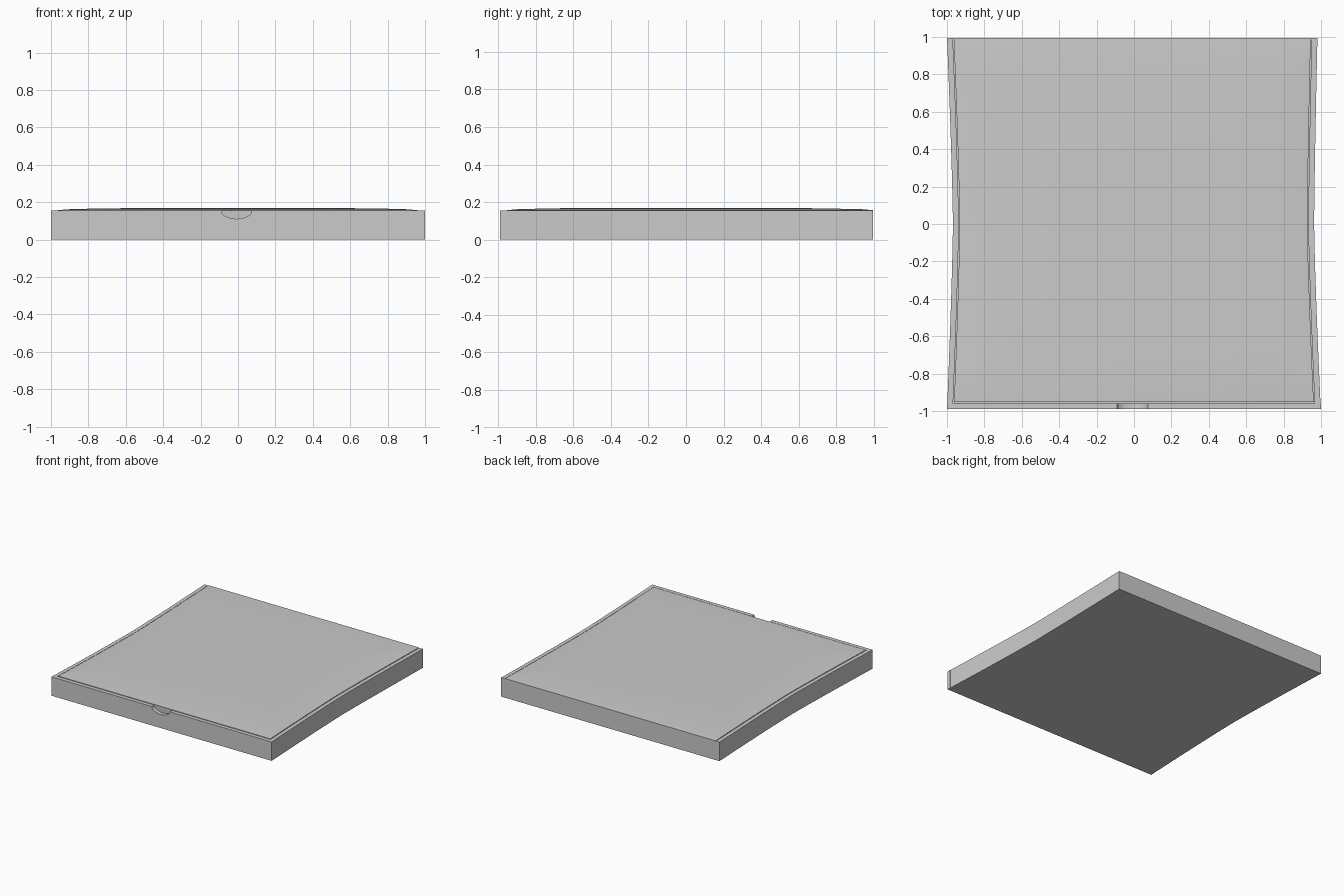
import bpy, bmesh, math

if "Cube" in bpy.data.objects:
    bpy.data.objects.remove(bpy.data.objects["Cube"])

H = 0.155      # wall height
T = 0.031      # folded wall thickness
YF, YB = -0.99, 0.995
N = 16
YS = [YF + (YB - YF) * i / N for i in range(N + 1)]


def side_x(side, y):
    """Outer x of the slightly pinched side walls."""
    if side < 0:
        return -0.968 - 0.032 * min(1, abs(y)) ** 1.3
    return 0.963 + (0.018 if y > 0 else 0.036) * min(1, abs(y)) ** 1.3


def finish(name, bm):
    bmesh.ops.recalc_face_normals(bm, faces=bm.faces)
    me = bpy.data.meshes.new(name)
    bm.to_mesh(me)
    bm.free()
    ob = bpy.data.objects.new(name, me)
    bpy.context.collection.objects.link(ob)
    return ob


def prism(name, pts, offset):
    """Extrude a flat outline along an offset vector."""
    bm = bmesh.new()
    f = bm.faces.new([bm.verts.new(p) for p in pts])
    ext = bmesh.ops.extrude_face_region(bm, geom=[f])
    bmesh.ops.translate(bm, vec=offset,
                        verts=[v for v in ext['geom'] if isinstance(v, bmesh.types.BMVert)])
    return finish(name, bm)


def outline(inset, front, back, z):
    """Closed loop following the pinched sides, moved inward."""
    ys = [front + (back - front) * i / N for i in range(N + 1)]
    right = [(side_x(1, y) - inset, y, z) for y in ys]
    left = [(side_x(-1, y) + inset, y, z) for y in reversed(ys)]
    return right + left


# Base panel
prism("base_panel", outline(0, YF, YB, 0), (0, 0, 0.012))

# Pinched side walls
for side, name in ((-1, "left_wall"), (1, "right_wall")):
    outer = [(side_x(side, y), y, 0) for y in YS]
    inner = [(x - side * T, y, 0) for x, y, _ in reversed(outer)]
    prism(name, outer + inner, (0, 0, H))

# Front wall with thumb notch
xl, xr = side_x(-1, YF), side_x(1, YF)
notch = [(-0.008 - 0.082 * math.cos(math.pi * i / 12),
          H - 0.044 * math.sin(math.pi * i / 12)) for i in range(13)]
profile = [(xl, 0), (xl, H)] + notch + [(xr, H), (xr, 0)]
prism("front_wall", [(x, YF, z) for x, z in profile], (0, T, 0))

# Back hinge wall
prism("back_wall", [(side_x(-1, YB), YB, 0), (side_x(1, YB), YB, 0),
                    (side_x(1, YB), YB, H), (side_x(-1, YB), YB, H)], (0, -0.012, 0))

# Lid: gently domed sheet, hinged at the back, with flaps tucked inside the walls
bm = bmesh.new()
rings = [outline(0.043, -0.946, YB - 0.004, 0.03),
         outline(0.036, -0.953, YB, 0.157),
         outline(0.085, -0.90, 0.94, 0.162),
         outline(0.25, -0.72, 0.72, 0.167),
         outline(0.55, -0.42, 0.42, 0.169)]
loops = [[bm.verts.new(p) for p in r] for r in rings]
for a, b in zip(loops, loops[1:]):
    for i in range(len(a)):
        j = (i + 1) % len(a)
        bm.faces.new((a[i], a[j], b[j], b[i]))
bm.faces.new(loops[-1])
bm.faces.new(loops[0][::-1])
lid = finish("lid", bm)
bpy.context.view_layer.objects.active = lid
lid.select_set(True)
bpy.ops.object.shade_smooth_by_angle(angle=math.radians(30))
